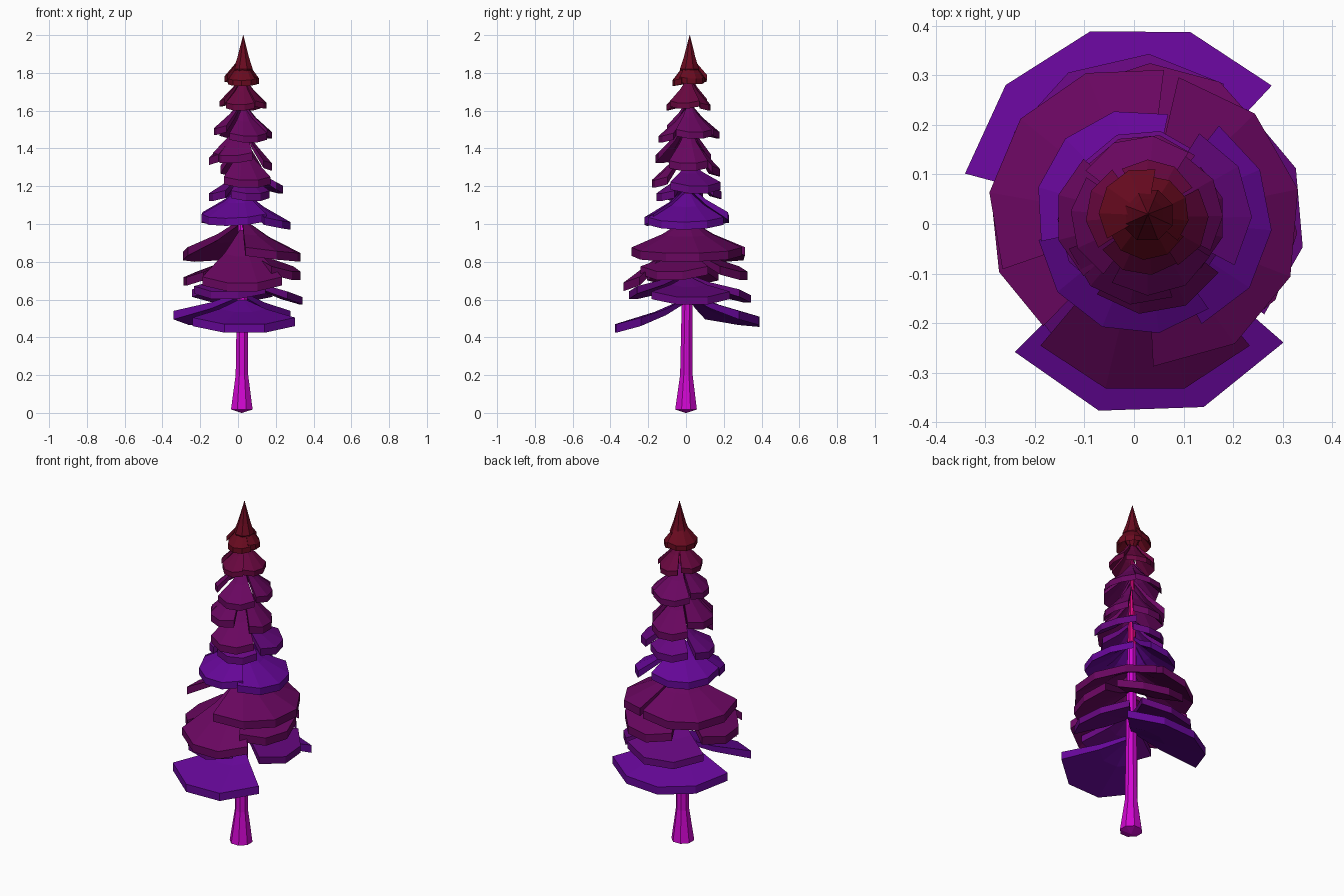
import bpy, bmesh
from math import sin, cos, radians

cube = bpy.data.objects.get("Cube")
if cube:
    bpy.data.objects.remove(cube, do_unlink=True)


def material(name, r, g, b):
    m = bpy.data.materials.new(name)
    m.use_nodes = True
    m.diffuse_color = (r, g, b, 1)
    m.node_tree.nodes["Principled BSDF"].inputs["Base Color"].default_value = (r, g, b, 1)
    return m


purple = material("violet_needles", 0.13, 0.002, 0.31)
plum = material("plum_needles", 0.13, 0.002, 0.21)
magenta = material("magenta_needles", 0.14, 0.002, 0.115)
wine = material("wine_needles", 0.14, 0.002, 0.05)
red = material("red_needles", 0.14, 0.003, 0.014)
bark = material("magenta_bark", 0.63, 0.002, 0.63)
bark_top = material("pink_bark", 0.66, 0.002, 0.2)


def axis(z):
    """Trunk centre at a height; it leans slightly."""
    return 0.02 + 0.004 * z, 0.01 * z


def finish(name, bm, mats):
    bmesh.ops.recalc_face_normals(bm, faces=bm.faces)
    mesh = bpy.data.meshes.new(name)
    bm.to_mesh(mesh)
    bm.free()
    for mat in mats:
        mesh.materials.append(mat)
    bpy.context.collection.objects.link(bpy.data.objects.new(name, mesh))


def lathe(name, rings, mats, split, sides=8):
    """Stack of (radius, height) rings around the trunk axis, capped; second material above split."""
    bm = bmesh.new()
    loops = []
    for radius, z in rings:
        cx, cy = axis(z)
        angles = [radians(360 * (k + 0.5) / sides) for k in range(sides)]
        loops.append([bm.verts.new((cx + radius * cos(a), cy + radius * sin(a), z)) for a in angles])
    for low, high in zip(loops, loops[1:]):
        for i in range(sides):
            j = (i + 1) % sides
            bm.faces.new((low[i], low[j], high[j], high[i]))
    bm.faces.new(loops[0])
    bm.faces.new(loops[-1])
    for face in bm.faces:
        face.material_index = int(face.calc_center_median().z > split)
    finish(name, bm, mats)


def branch(name, mat, direction, reach, z, rise, half, thick):
    """Drooping fan-shaped slab: narrow at the trunk, wide at the rim."""
    bm = bmesh.new()
    cx, cy = axis(z)
    segments = round(half / 15)
    # Each ring: share of the reach, share of the drop
    profile = [(0.05, 0), (0.45, 0.5), (1, 1)]
    last = len(profile) - 1
    grid = {}
    for side in (0, 1):
        for ring, (spread, drop) in enumerate(profile):
            for s in range(segments + 1):
                t = 2 * s / segments - 1
                angle = radians(direction + t * half)
                radius = reach * spread * (1 - 0.06 * t * t)
                # The rim lifts a little toward the two ends of the fan
                height = z + rise + (thick - rise) * drop + 0.1 * t * t * spread * reach
                height -= side * thick * (1 + spread) / 2
                grid[side, ring, s] = bm.verts.new((cx + radius * cos(angle), cy + radius * sin(angle), height))

    def quad(*corners):
        bm.faces.new([grid[c] for c in corners])

    # Top and underside, then the two straight edges, then tip and rim
    for ring in range(last):
        out = ring + 1
        for side in (0, 1):
            for s in range(segments):
                quad((side, ring, s), (side, out, s), (side, out, s + 1), (side, ring, s + 1))
        for s in (0, segments):
            quad((0, ring, s), (1, ring, s), (1, out, s), (0, out, s))
    for ring in (0, last):
        for s in range(segments):
            quad((0, ring, s), (0, ring, s + 1), (1, ring, s + 1), (1, ring, s))
    finish(name, bm, [mat])


def tier(name, mat, rise, half, thick, fans):
    """One whorl of branches; each fan is (direction, reach, rim height)."""
    for number, (direction, reach, z) in enumerate(fans, start=1):
        branch(f"{name}_{number}", mat, direction, reach, z, rise, half, thick)


# Trunk, flared at the foot, with a shallow point underneath
lathe("trunk", [(0.002, 0), (0.062, 0.018), (0.036, 0.2), (0.033, 0.42), (0.024, 1.15), (0.006, 1.72)],
      [bark, bark_top], split=1)

# Whorls of branches, from the ground up
branch("front_bottom_branch", purple, -88, 0.395, 0.42, rise=0.18, half=47, thick=0.045)
branch("back_bottom_branch", purple, 106, 0.4, 0.455, rise=0.18, half=59, thick=0.045)
tier("low_branch", plum, rise=0.15, half=43, thick=0.04,
     fans=[(5, 0.325, 0.57), (103, 0.34, 0.58), (-108, 0.31, 0.6)])
branch("front_lower_branch", magenta, -90, 0.35, 0.64, rise=0.33, half=40, thick=0.045)
tier("lower_branch", magenta, rise=0.18, half=40, thick=0.045,
     fans=[(186, 0.315, 0.67), (75, 0.32, 0.7), (-18, 0.31, 0.7)])
branch("right_wide_branch", magenta, -5, 0.315, 0.8, rise=0.22, half=82, thick=0.045)
branch("left_wide_branch", magenta, 141, 0.325, 0.8, rise=0.22, half=58, thick=0.045)
tier("middle_branch", purple, rise=0.2, half=57, thick=0.04,
     fans=[(-5, 0.255, 0.97), (-112, 0.235, 0.99), (135, 0.23, 1)])
tier("inner_branch", plum, rise=0.17, half=43, thick=0.04,
     fans=[(15, 0.215, 1.16), (195, 0.18, 1.12), (95, 0.18, 1.13), (-70, 0.17, 1.12)])
tier("upper_branch", magenta, rise=0.24, half=43, thick=0.04,
     fans=[(-80, 0.195, 1.19), (0, 0.16, 1.28), (180, 0.185, 1.31), (95, 0.17, 1.25), (-115, 0.18, 1.32)])
tier("high_branch", magenta, rise=0.19, half=43, thick=0.035,
     fans=[(15, 0.155, 1.45), (100, 0.165, 1.45), (190, 0.155, 1.47), (-75, 0.16, 1.43)])
tier("crown_branch", wine, rise=0.17, half=43, thick=0.03,
     fans=[(-15, 0.125, 1.61), (75, 0.115, 1.6), (170, 0.125, 1.62), (-100, 0.12, 1.6)])

# Pointed tip: three short overlapping fans around a spike
tier("tip_branch", red, rise=0.16, half=65, thick=0.03,
     fans=[(145, 0.1, 1.75), (25, 0.085, 1.74), (-95, 0.09, 1.73)])
lathe("tree_tip", [(0.02, 1.74), (0.055, 1.82), (0.034, 1.88), (0.001, 2)], [red], split=2)
